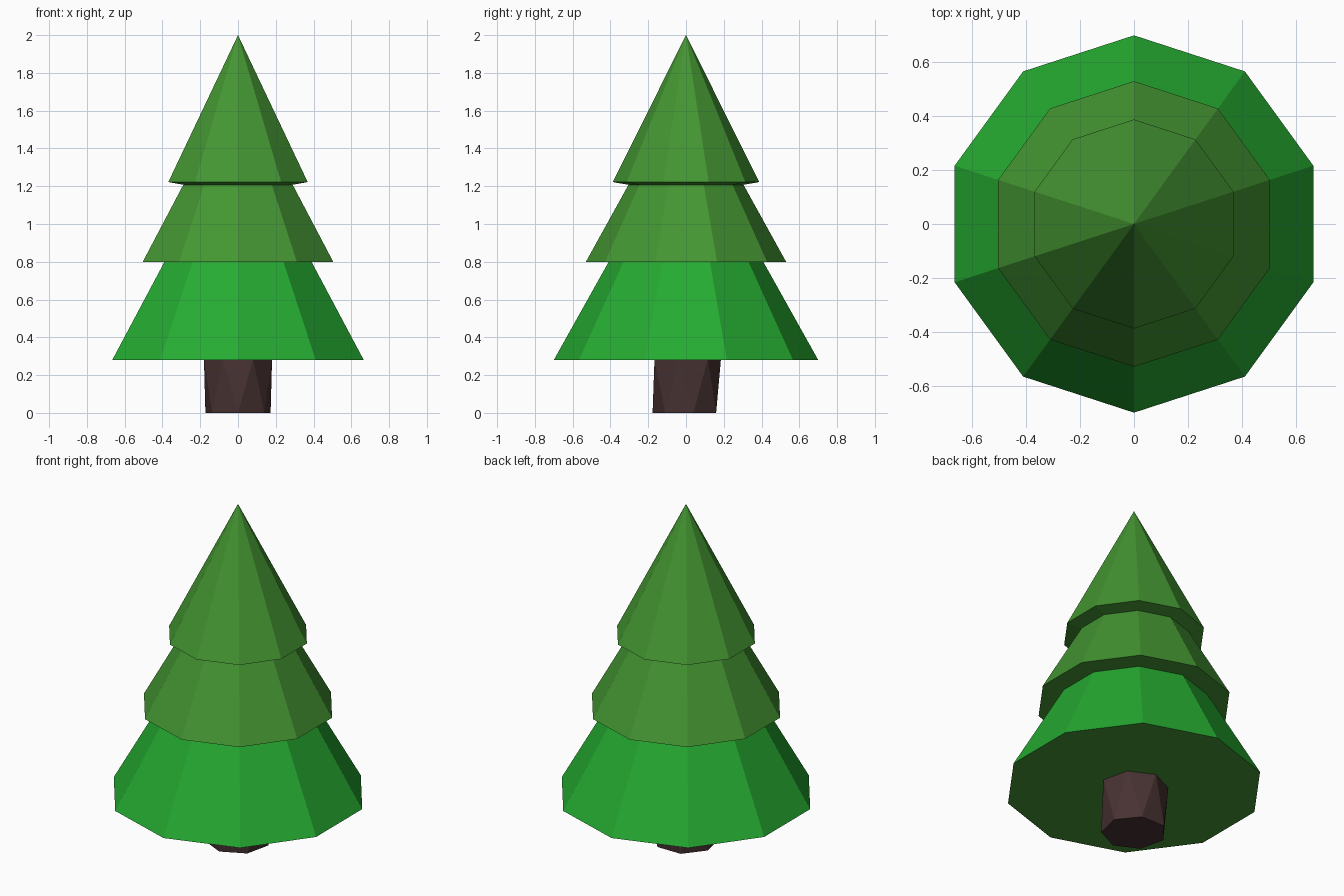
import bpy, bmesh
from math import cos, sin, pi

cube = bpy.data.objects.get("Cube")
if cube:
    bpy.data.objects.remove(cube, do_unlink=True)


def material(name, rgb):
    m = bpy.data.materials.new(name)
    m.use_nodes = True
    m.diffuse_color = (*rgb, 1)
    bsdf = m.node_tree.nodes["Principled BSDF"]
    bsdf.inputs["Base Color"].default_value = (*rgb, 1)
    bsdf.inputs["Roughness"].default_value = 0.9
    return m


bright_green = material("bright_green", (0.019, 0.413, 0.031))
olive_green = material("olive_green", (0.058, 0.305, 0.032))
bark_brown = material("bark_brown", (0.065, 0.032, 0.032))


def ring(bm, sides, radius, z, turn=0.0):
    """One polygon ring with a corner towards the front, turned by a fraction of a side."""
    angles = [-pi / 2 + 2 * pi * (i + turn) / sides for i in range(sides)]
    return [bm.verts.new((radius * cos(a), radius * sin(a), z)) for a in angles]


def finish(bm, name, mats, underside=0):
    bmesh.ops.recalc_face_normals(bm, faces=bm.faces)
    for f in bm.faces:
        f.material_index = underside if f.normal.z < -0.5 else 0
    mesh = bpy.data.meshes.new(name)
    bm.to_mesh(mesh)
    bm.free()
    for m in mats:
        mesh.materials.append(m)
    obj = bpy.data.objects.new(name, mesh)
    bpy.context.collection.objects.link(obj)


def tier(name, profile, mats, underside=0):
    """Ten-sided tier from (radius, z) pairs, bottom up; radius 0 makes a point."""
    bm = bmesh.new()
    n = 10
    rings = [ring(bm, n, r, z) for r, z in profile]
    for low, high in zip(rings, rings[1:]):
        for i in range(n):
            j = (i + 1) % n
            bm.faces.new((low[i], low[j], high[j], high[i]))
    bm.faces.new(rings[0])
    bm.faces.new(rings[-1])
    bmesh.ops.remove_doubles(bm, verts=bm.verts, dist=0.0005)
    finish(bm, name, mats, underside)


# Foliage, from the bottom up; the lowest tier has an olive underside
tier("lower_foliage", [(0.70, 0.28), (0.37, 0.87)], [bright_green, olive_green], 1)
tier("middle_foliage", [(0.53, 0.80), (0.27, 1.27)], [olive_green])
tier("top_foliage", [(0.30, 1.207), (0.388, 1.222), (0.0, 2.0)], [olive_green])

# Trunk: seven sides, top turned half a side so the bark is cut into triangles
bm = bmesh.new()
n = 7
low = ring(bm, n, 0.177, 0)
high = ring(bm, n, 0.185, 0.285, 0.5)
for i in range(n):
    j = (i + 1) % n
    bm.faces.new((low[i], low[j], high[i]))
    bm.faces.new((low[j], high[j], high[i]))
bm.faces.new(low)
bm.faces.new(high)
finish(bm, "trunk", [bark_brown])
